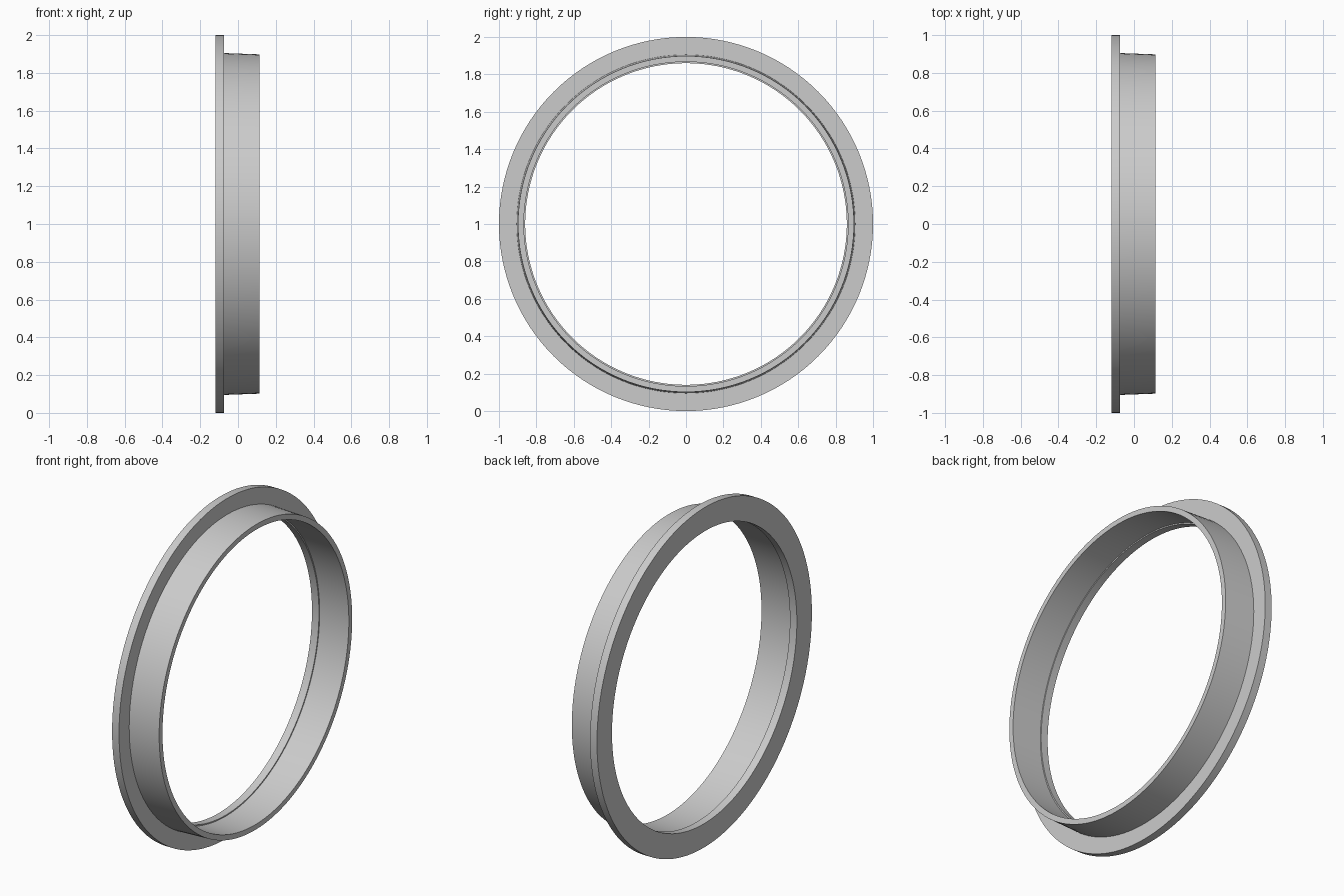
import bpy
import bmesh
from math import cos, sin, tau, radians

cube = bpy.data.objects.get("Cube")
if cube:
    bpy.data.objects.remove(cube, do_unlink=True)

SEGMENTS = 128

grey = bpy.data.materials.new("plain grey")
grey.use_nodes = True
colour = (0.6, 0.6, 0.6, 1)
grey.diffuse_color = colour
grey.node_tree.nodes["Principled BSDF"].inputs["Base Color"].default_value = colour


def lathe_ring(name, profile):
    """Turn a closed (x, radius) profile around the x axis at mid height."""
    bm = bmesh.new()
    rings = []
    for i in range(SEGMENTS):
        a = tau * i / SEGMENTS
        rings.append([bm.verts.new((x, r * cos(a), 1 + r * sin(a))) for x, r in profile])
    n = len(profile)
    for i, ring in enumerate(rings):
        after = rings[(i + 1) % SEGMENTS]
        for j in range(n):
            k = (j + 1) % n
            bm.faces.new((ring[j], ring[k], after[k], after[j]))
    bmesh.ops.recalc_face_normals(bm, faces=bm.faces)
    mesh = bpy.data.meshes.new(name)
    bm.to_mesh(mesh)
    bm.free()
    mesh.materials.append(grey)
    obj = bpy.data.objects.new(name, mesh)
    bpy.context.collection.objects.link(obj)
    bpy.ops.object.select_all(action="DESELECT")
    obj.select_set(True)
    bpy.context.view_layer.objects.active = obj
    bpy.ops.object.shade_smooth_by_angle(angle=radians(30))
    return obj


# Wide flange, a small step in the bore, and a slightly tapered sleeve
lathe_ring("flanged_ring", [
    (-0.12, 0.86), (-0.12, 1.0), (-0.075, 1.0), (-0.075, 0.905),
    (0.115, 0.898), (0.115, 0.867), (-0.075, 0.867), (-0.075, 0.86),
])
